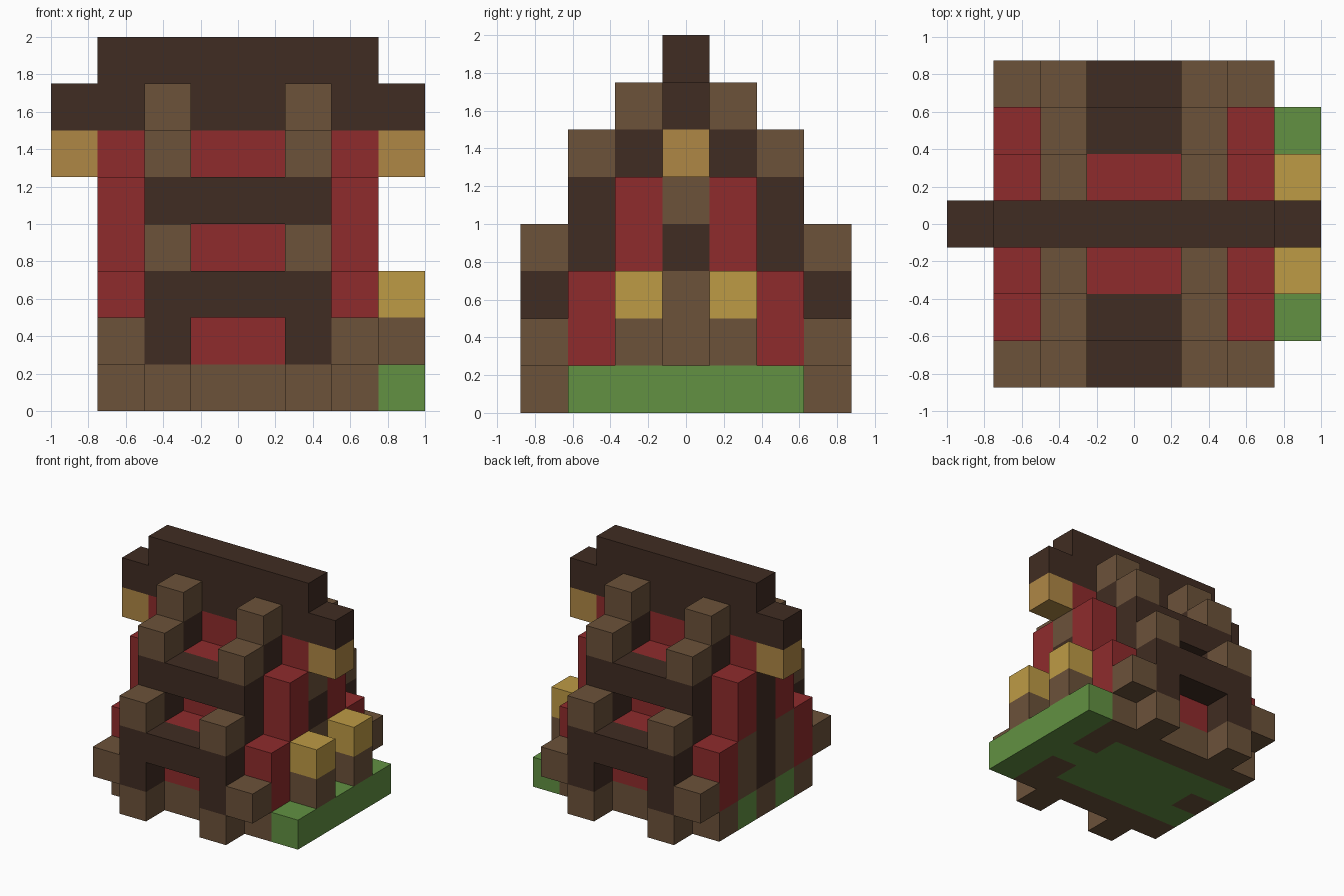
import bpy
import bmesh
from mathutils import Matrix, Vector

if "Cube" in bpy.data.objects:
    bpy.data.objects.remove(bpy.data.objects["Cube"], do_unlink=True)

CELL = 0.25


def linear(c):
    c /= 255
    return c / 12.92 if c <= 0.04045 else ((c + 0.055) / 1.055) ** 2.4


def material(name, r, g, b):
    mat = bpy.data.materials.new(name)
    mat.use_nodes = True
    color = (linear(r), linear(g), linear(b), 1)
    mat.diffuse_color = color
    mat.node_tree.nodes["Principled BSDF"].inputs["Base Color"].default_value = color
    return mat


DARK = material("dark timber", 64, 44, 34)
BROWN = material("brown timber", 108, 82, 58)
RED = material("red wall", 143, 43, 44)
GREEN = material("grass green", 98, 145, 66)
YELLOW = material("straw yellow", 190, 155, 69)
TAN = material("lantern tan", 175, 135, 69)


def part(name, mat, *boxes, mirror=""):
    """Blocks given as (x range, y range, z range) in cells, mirrored over the named axes."""
    bm = bmesh.new()
    for sx in ((1, -1) if "x" in mirror else (1,)):
        for sy in ((1, -1) if "y" in mirror else (1,)):
            for box in boxes:
                center = Vector([(a + b) / 2 for a, b in box])
                center = Vector((center.x * sx, center.y * sy, center.z)) * CELL
                size = [(b - a) * CELL for a, b in box]
                bmesh.ops.create_cube(bm, size=1, matrix=Matrix.Translation(center)
                                      @ Matrix.Diagonal((*size, 1)))
    mesh = bpy.data.meshes.new(name)
    bm.to_mesh(mesh)
    bm.free()
    mesh.materials.append(mat)
    obj = bpy.data.objects.new(name, mesh)
    bpy.context.collection.objects.link(obj)


# Cell ranges across the depth, front to middle
PORCH, OUTER, INNER, MID = (-3.5, -2.5), (-2.5, -1.5), (-1.5, -.5), (-.5, .5)
# Cell ranges across the width, middle to side
BAY, POST, SIDE, YARD = (-1, 1), (1, 2), (2, 3), (3, 4)

# Ground and footing
part("lawn", GREEN, ((-2, 2), (-1.5, 1.5), (0, 1)), (SIDE, MID, (0, 1)),
     (YARD, (-2.5, 2.5), (0, 1)))
part("side_lawn", GREEN, ((-3, -2), INNER, (0, 1)), mirror="y")
part("footing", BROWN, ((-3, 3), OUTER, (0, 1)), (SIDE, INNER, (0, 1)), mirror="y")
part("side_footing", BROWN, ((-3, -2), MID, (0, 1)))

# Red walls
part("core_wall", RED, (BAY, (-1.5, 1.5), (1, 5)), (BAY, MID, (5, 6)))
part("door_wall", RED, (BAY, OUTER, (1, 3)), mirror="y")
part("corner_wall", RED, (SIDE, OUTER, (1, 3)), (SIDE, INNER, (3, 5)), mirror="xy")
part("gable_wall", RED, (SIDE, MID, (5, 6)), mirror="x")

# Dark frame
part("inner_frame", DARK, (POST, (-1.5, 1.5), (1, 6)), mirror="x")
part("outer_post", DARK, (POST, OUTER, (1, 5)), mirror="xy")
part("upper_beam", DARK, (BAY, OUTER, (4, 5)), mirror="y")
part("porch_beam", DARK, ((-2, 2), PORCH, (2, 3)), mirror="y")
part("porch_post", DARK, (POST, PORCH, (1, 2)), mirror="xy")
part("right_side_pillar", DARK, ((-3, -2), MID, (1, 5)))
part("left_side_window", DARK, (SIDE, MID, (3, 4)))

# Brown timber
part("porch_foot", BROWN, (POST, PORCH, (0, 1)), mirror="xy")
part("porch_bracket", BROWN, (SIDE, PORCH, (1, 2)), mirror="xy")
part("beam_ends", BROWN, (POST, PORCH, (3, 4)), (POST, OUTER, (5, 6)),
     (POST, INNER, (6, 7)), mirror="xy")
part("side_panel", BROWN, (SIDE, INNER, (1, 3)), mirror="xy")
part("left_side_panel", BROWN, (SIDE, MID, (1, 3)), (SIDE, MID, (4, 5)))

# Yard posts with straw tops
part("yard_post", BROWN, (YARD, INNER, (1, 2)), mirror="y")
part("yard_post_top", YELLOW, (YARD, INNER, (2, 3)), mirror="y")

# Roof ridge and hanging lanterns
part("roof_eave", DARK, ((-4, 4), MID, (6, 7)))
part("roof_ridge", DARK, ((-3, 3), MID, (7, 8)))
part("lantern", TAN, (YARD, MID, (5, 6)), mirror="x")
